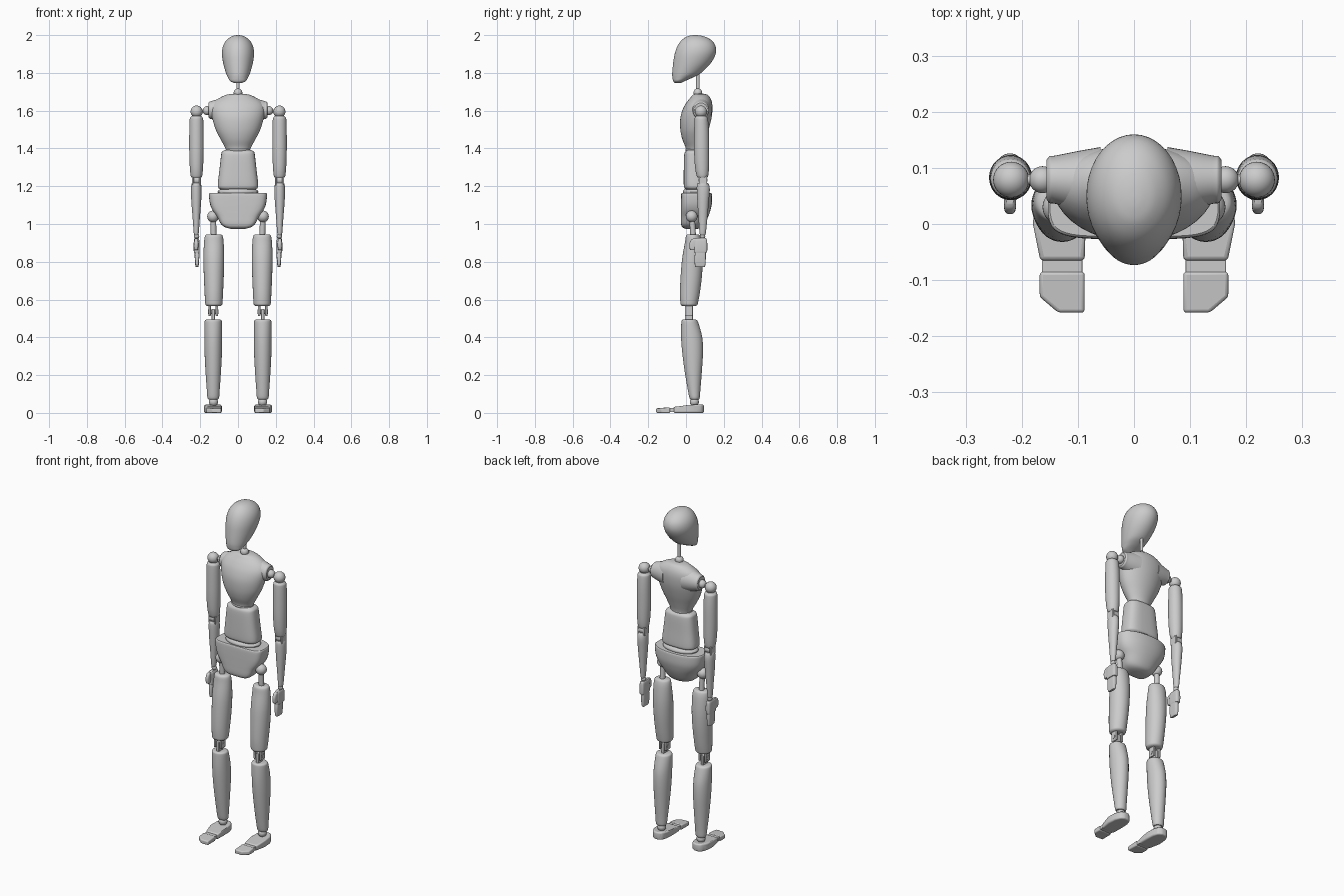
import bpy, bmesh, math
from mathutils import Vector, Matrix

wood = bpy.data.materials.new("grey")
wood.diffuse_color = (0.6, 0.6, 0.6, 1)


def finish(name, bm, mirror=False, bevel=0, angle=35):
    bmesh.ops.recalc_face_normals(bm, faces=bm.faces)
    me = bpy.data.meshes.new(name)
    bm.to_mesh(me)
    bm.free()
    me.materials.append(wood)
    ob = bpy.data.objects.new(name, me)
    bpy.context.collection.objects.link(ob)
    bpy.ops.object.select_all(action='DESELECT')
    ob.select_set(True)
    bpy.context.view_layer.objects.active = ob
    bpy.ops.object.shade_smooth_by_angle(angle=math.radians(angle))
    if bevel:
        b = ob.modifiers.new("bevel", 'BEVEL')
        b.width, b.segments = bevel, 3
    if mirror:
        ob.modifiers.new("mirror", 'MIRROR')
    return ob


def spow(v, e):
    return math.copysign(abs(v) ** e, v)


def loft(name, rings, x=0, nf=2, nb=2, k=4, seg=40, mirror=False, axis='Z'):
    """Rings are (height, half width, front, back); nf and nb square the front and back."""
    pts = [Vector(r) for r in rings]
    fine = []
    for i in range(len(pts) - 1):
        p0, p1, p2 = pts[max(i - 1, 0)], pts[i], pts[i + 1]
        p3 = pts[min(i + 2, len(pts) - 1)]
        for j in range(k):
            t = j / k
            fine.append(0.5 * (2 * p1 + (p2 - p0) * t + (2 * p0 - 5 * p1 + 4 * p2 - p3) * t * t
                               + (3 * p1 - p0 - 3 * p2 + p3) * t ** 3))
    fine.append(pts[-1])
    bm = bmesh.new()
    loops = []
    for z, rx, f, b in fine:
        loop = []
        for s in range(seg):
            a = 2 * math.pi * s / seg
            e = 2 / (nf if math.sin(a) < 0 else nb)
            u = rx * spow(math.cos(a), e)
            v = (f + b) / 2 + (b - f) / 2 * spow(math.sin(a), e)
            loop.append(bm.verts.new((z, v, x + u) if axis == 'X' else (x + u, v, z)))
        loops.append(loop)
    for a, b in zip(loops, loops[1:]):
        for s in range(seg):
            t = (s + 1) % seg
            bm.faces.new((a[s], a[t], b[t], b[s]))
    bm.faces.new(loops[0])
    bm.faces.new(loops[-1])
    return finish(name, bm, mirror)


def ball(name, c, r, mirror=False, squash=(1, 1, 1)):
    bm = bmesh.new()
    m = Matrix.Translation(c) @ Matrix.Diagonal((*squash, 1))
    bmesh.ops.create_uvsphere(bm, u_segments=32, v_segments=16, radius=r, matrix=m)
    return finish(name, bm, mirror)


def rod(name, a, b, r, mirror=False):
    a, b = Vector(a), Vector(b)
    bm = bmesh.new()
    m = Matrix.Translation((a + b) / 2) @ (b - a).to_track_quat('Z', 'Y').to_matrix().to_4x4()
    bmesh.ops.create_cone(bm, cap_ends=True, segments=24, radius1=r, radius2=r,
                          depth=(b - a).length, matrix=m)
    return finish(name, bm, mirror)


def slab(name, outline, z0, z1, bevel=0.006, slope=None):
    """Extruded plan outline; slope gives the top height at a given y."""
    bm = bmesh.new()
    low = [bm.verts.new((px, py, z0)) for px, py in outline]
    top = [bm.verts.new((px, py, slope(py) if slope else z1)) for px, py in outline]
    bm.faces.new(low)
    bm.faces.new(top)
    for i in range(len(low)):
        j = (i + 1) % len(low)
        bm.faces.new((low[i], low[j], top[j], top[i]))
    return finish(name, bm, True, bevel)


def box(name, x0, x1, y0, y1, z0, z1, bevel=0.006):
    return slab(name, [(x0, y0), (x1, y0), (x1, y1), (x0, y1)], z0, z1, bevel)


# Head and neck
loft("head", [(1.747, .022, -.06, -.025), (1.757, .042, -.068, -.005), (1.775, .053, -.072, .035),
              (1.80, .064, -.073, .08), (1.85, .078, -.068, .13), (1.90, .085, -.06, .157),
              (1.94, .080, -.046, .157), (1.97, .064, -.026, .138), (1.99, .040, .0, .105),
              (1.998, .018, .025, .075), (2.0, .002, .045, .05)])
rod("neck_rod", (0, .063, 1.68), (0, .063, 1.80), .009)
ball("neck_ball", (0, .063, 1.695), .023)

# Chest with shoulder sockets
loft("chest", [(1.388, .062, .0, .088), (1.41, .071, -.004, .092), (1.45, .093, -.02, .104),
               (1.50, .118, -.03, .12), (1.56, .136, -.03, .135), (1.61, .143, -.016, .14),
               (1.645, .128, .004, .137), (1.67, .093, .024, .127), (1.685, .058, .038, .112),
               (1.69, .02, .06, .09)])
loft("shoulder_socket", [(.06, .07, .01, .137), (.10, .06, .024, .130), (.14, .048, .036, .122),
                         (.15, .045, .037, .121), (.156, .038, .044, .114)],
     x=1.603, axis='X', mirror=True)
ball("socket_ball", (.163, .079, 1.60), .024, True)
rod("shoulder_rod", (.16, .079, 1.60), (.218, .079, 1.596), .009, True)
ball("shoulder_ball", (.219, .079, 1.595), .032, True)

# Abdomen and waist discs
ball("upper_waist_disc", (0, .043, 1.392), .066, False, (1, .7, .25))
loft("abdomen", [(1.18, .085, .005, .09), (1.19, .103, -.008, .105), (1.21, .107, -.012, .108),
                 (1.28, .099, -.012, .104), (1.36, .090, -.010, .1), (1.382, .085, -.004, .094),
                 (1.392, .068, .008, .08)], nf=3, nb=3)
ball("lower_waist_disc", (0, .05, 1.17), .108, False, (1, .62, .26))

# Pelvis with flat front and round back
loft("pelvis", [(.974, .035, .0, .06), (.982, .066, -.018, .082), (1.0, .09, -.026, .098),
                (1.04, .112, -.027, .118), (1.075, .136, -.027, .13), (1.11, .149, -.027, .137),
                (1.155, .154, -.026, .137), (1.164, .150, -.022, .133)], nf=5, nb=2.2)
ball("hip_ball", (.132, .03, 1.04), .031, True)
rod("hip_rod", (.131, .032, 1.04), (.129, .038, .93), .015, True)

# Arms
loft("upper_arm", [(1.572, .024, .056, .104), (1.564, .032, .048, .112), (1.55, .036, .045, .117),
                   (1.48, .038, .043, .122), (1.38, .038, .043, .123), (1.30, .035, .048, .122),
                   (1.258, .031, .056, .118), (1.245, .026, .062, .113)], x=.22, mirror=True)
for i, dx in enumerate((-.019, .019)):
    box(f"elbow_prong_{i}", .22 + dx - .005, .22 + dx + .005, .068, .112, 1.205, 1.255, .003)
rod("elbow_hinge", (.206, .09, 1.232), (.234, .09, 1.232), .024, True)
loft("forearm", [(1.218, .021, .064, .115), (1.208, .026, .058, .122), (1.18, .028, .057, .126),
                 (1.12, .026, .06, .121), (1.03, .019, .066, .113), (.96, .014, .071, .106),
                 (.943, .011, .074, .103)], x=.221, mirror=True)
ball("wrist_ball", (.219, .088, .935), .014, True)

# Hands
loft("palm", [(.848, .012, .045, .108), (.853, .015, .042, .112), (.885, .016, .043, .113),
              (.915, .014, .045, .111), (.925, .01, .055, .105)], x=.219, nf=4, nb=4, mirror=True)
loft("fingers", [(.772, .006, .055, .098), (.780, .009, .047, .102), (.82, .012, .045, .105),
                 (.85, .012, .048, .105)], x=.217, nf=4, nb=4, mirror=True)
loft("thumb", [(.862, .007, .025, .05), (.868, .01, .02, .055), (.895, .011, .018, .06),
               (.915, .010, .026, .06), (.922, .007, .036, .06)], x=.221, nf=3, nb=3, mirror=True)

# Legs
loft("thigh", [(.945, .038, .01, .066), (.936, .047, .0, .074), (.90, .052, -.006, .082),
               (.82, .055, -.02, .088), (.73, .053, -.028, .085), (.64, .049, -.032, .074),
               (.585, .046, -.030, .064), (.572, .043, -.027, .060), (.566, .036, -.02, .052)],
     x=.128, mirror=True)
for i, dx in enumerate((-.019, .019)):
    box(f"knee_prong_{i}", .131 + dx - .006, .131 + dx + .006, -.006, .036, .512, .575, .004)
box("knee_tongue", .122, .140, -.006, .036, .485, .55, .004)
rod("knee_pin", (.104, .015, .535), (.158, .015, .535), .012, True)
loft("shin", [(.494, .036, -.014, .05), (.49, .043, -.022, .058), (.475, .046, -.025, .066),
              (.40, .047, -.026, .086), (.32, .046, -.020, .09), (.22, .041, -.007, .084),
              (.12, .034, .010, .076), (.082, .031, .018, .073), (.072, .026, .024, .068)],
     x=.131, mirror=True)
ball("ankle_ball", (.130, .044, .058), .024, True)

# Feet
slab("foot", [(.088, -.066), (.167, -.066), (.180, 0), (.177, .05), (.163, .083), (.145, .095),
              (.118, .095), (.099, .082), (.088, .05), (.086, 0)], 0, .045, .008,
     lambda y: .031 if y < -.05 else .044)
box("foot_joint", .092, .164, -.09, -.06, .004, .026, .002)
slab("toe", [(.088, -.158), (.135, -.158), (.168, -.13), (.168, -.085), (.088, -.085)],
     0, .03, .006, lambda y: .030 if y > -.1 else .024)
